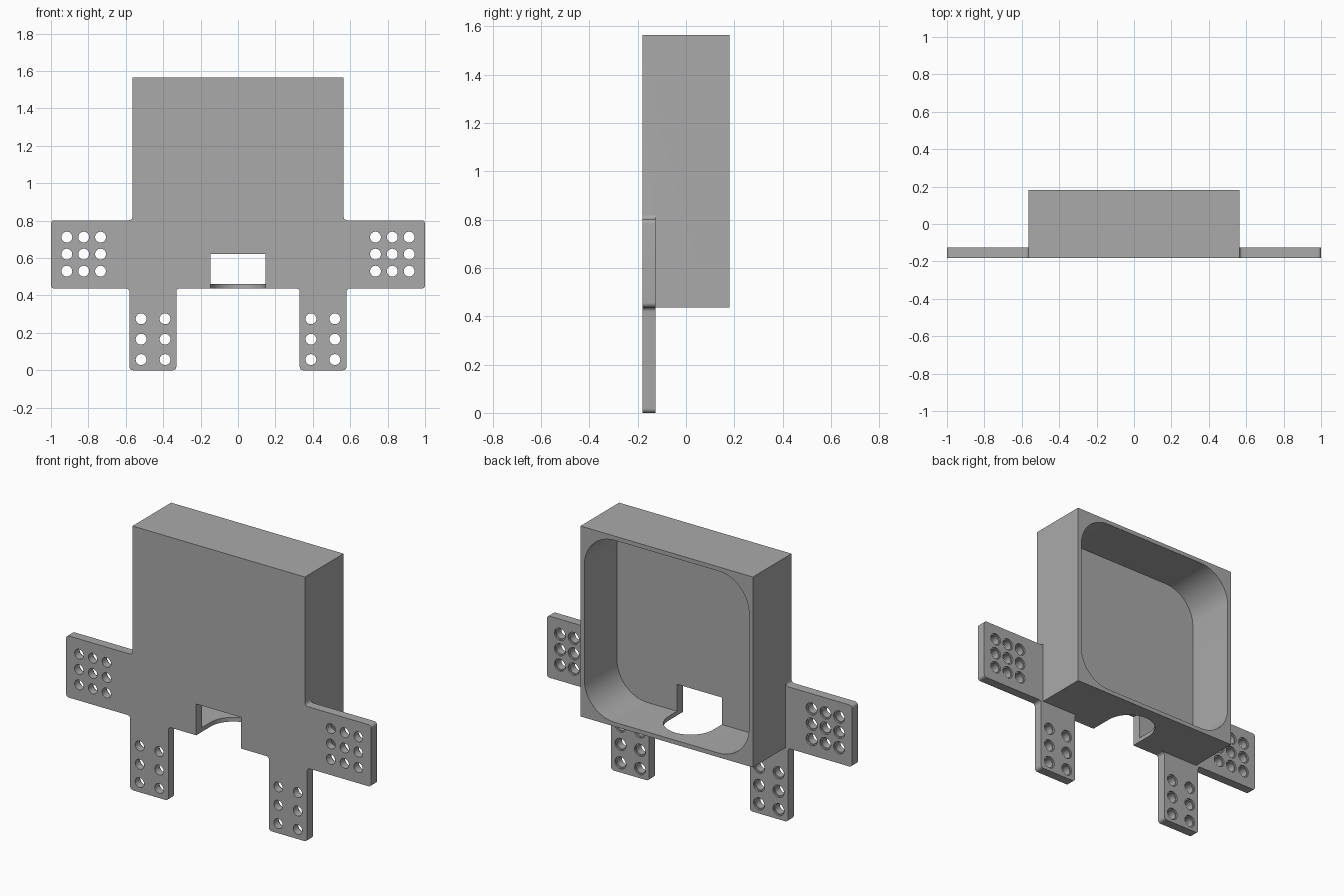
import bpy
import math
from mathutils import Vector

cube = bpy.data.objects.get("Cube")
if cube:
    bpy.data.objects.remove(cube, do_unlink=True)

FRONT, BACK, PLATE_BACK = -0.181, 0.181, -0.126
BASE, TOP, HALF = 0.437, 1.565, 0.565
WALL, NOTCH = 0.025, 0.147

grey = bpy.data.materials.new("plain grey")
grey.use_nodes = True
colour = (0.4, 0.4, 0.4, 1)
grey.diffuse_color = colour
grey.node_tree.nodes["Principled BSDF"].inputs["Base Color"].default_value = colour


def rounded(corners, steps=8):
    """Replace each (x, z, radius) right-angled corner by an arc."""
    out = []
    for i, (x, z, r) in enumerate(corners):
        p = Vector((x, z))
        if r == 0:
            out.append(p)
            continue
        a = (Vector(corners[i - 1][:2]) - p).normalized() * r
        b = (Vector(corners[(i + 1) % len(corners)][:2]) - p).normalized() * r
        for k in range(steps + 1):
            t = math.pi / 2 * k / steps
            out.append(p + a * (1 - math.sin(t)) + b * (1 - math.cos(t)))
    return out


def rect(half, z0, z1, r=0, steps=16):
    return rounded([(-half, z0, r), (half, z0, r), (half, z1, r), (-half, z1, r)], steps)


def circle(x, z, r, n=32):
    return [Vector((x + r * math.cos(2 * math.pi * k / n),
                    z + r * math.sin(2 * math.pi * k / n))) for k in range(n)]


def prism(name, outlines, lo, hi, axis="y"):
    """Extrude closed outlines along y (x-z outlines) or z (x-y outlines)."""
    verts, faces = [], []
    for pts in outlines:
        n, s = len(pts), len(verts)
        for d in (lo, hi):
            verts += [(u, d, v) if axis == "y" else (u, v, d) for u, v in pts]
        bottom, top = list(range(s, s + n)), list(range(s + n, s + 2 * n))
        sides = [[bottom[i], bottom[(i + 1) % n], top[(i + 1) % n], top[i]] for i in range(n)]
        new = [bottom[::-1], top] + sides
        faces += [f[::-1] for f in new] if axis == "y" else new
    mesh = bpy.data.meshes.new(name)
    mesh.from_pydata(verts, [], faces)
    mesh.materials.append(grey)
    obj = bpy.data.objects.new(name, mesh)
    bpy.context.collection.objects.link(obj)
    return obj


def combine(target, tool, operation):
    mod = target.modifiers.new(operation.lower(), "BOOLEAN")
    mod.operation, mod.object, mod.solver = operation, tool, "EXACT"
    bpy.context.view_layer.objects.active = target
    bpy.ops.object.modifier_apply(modifier=mod.name)
    bpy.data.objects.remove(tool, do_unlink=True)


# Mounting plate with side tabs and legs
R = 0.018
half = [(0.33, BASE, R), (0.33, 0, R), (0.58, 0, R), (0.58, BASE, R),
        (1, BASE, R), (1, 0.802, R), (HALF, 0.802, R), (HALF, TOP, 0)]
outline = half + [(-x, z, r) for x, z, r in reversed(half)]
plate = prism("mounting_plate", [rounded(outline)], FRONT, PLATE_BACK)

# Box, hollowed from the back
body = prism("open_box_with_tabs", [rect(HALF, BASE, TOP)], FRONT, BACK)
combine(body, plate, "UNION")
cavity = prism("cavity", [rect(HALF - WALL, BASE + WALL, TOP - WALL, 0.2)], PLATE_BACK, 0.4)
combine(body, cavity, "DIFFERENCE")

# Cable notch: square through the front, rounded through the floor
combine(body, prism("front_notch", [rect(NOTCH, 0.3, 0.622)], -0.4, PLATE_BACK + 0.01), "DIFFERENCE")
arc = [Vector((NOTCH * math.cos(math.pi * k / 32), -0.045 + NOTCH * math.sin(math.pi * k / 32)))
       for k in range(33)]
slot = [Vector((-NOTCH, -0.4)), Vector((NOTCH, -0.4))] + arc
combine(body, prism("floor_notch", [slot], 0.3, 0.52, "z"), "DIFFERENCE")

# Screw holes with shallow counterbores at the back
spots = [(x, z) for x in (0.735, 0.825, 0.915) for z in (0.53, 0.621, 0.712)]
spots += [(x, z) for x in (0.39, 0.518) for z in (0.057, 0.166, 0.275)]
spots += [(-x, z) for x, z in spots]
for name, radius, start in (("holes", 0.029, -0.4), ("counterbores", 0.036, PLATE_BACK - 0.01)):
    combine(body, prism(name, [circle(x, z, radius) for x, z in spots], start, 0.1), "DIFFERENCE")

# Smooth the curved walls, keep edges sharp
bpy.ops.object.select_all(action="DESELECT")
body.select_set(True)
bpy.context.view_layer.objects.active = body
bpy.ops.object.shade_smooth_by_angle(angle=math.radians(30))
